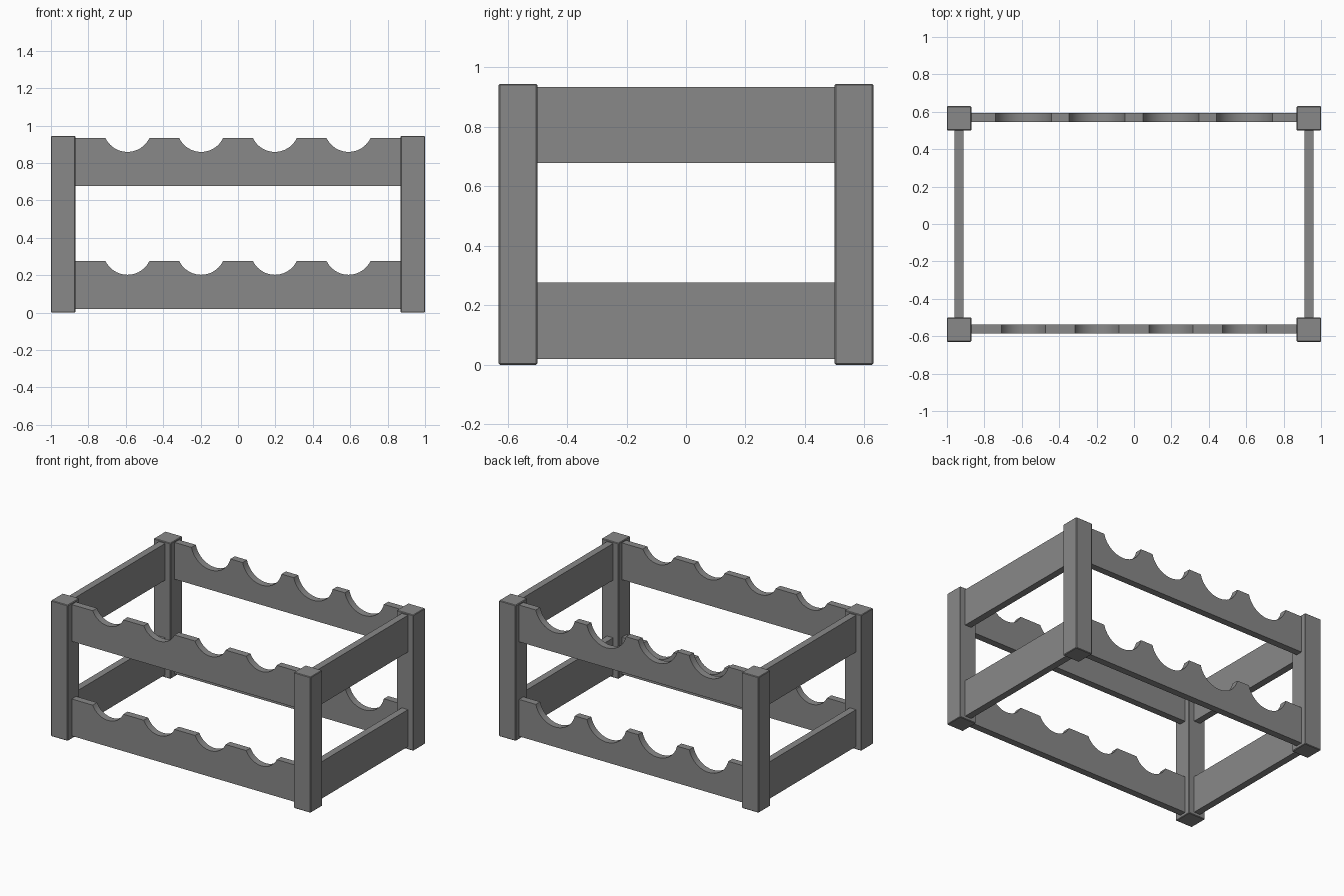
import bpy
import bmesh
import math

cube = bpy.data.objects.get("Cube")
if cube:
    bpy.data.objects.remove(cube, do_unlink=True)

# One grey for the whole rack
GREY = (0.25, 0.25, 0.25, 1.0)
grey = bpy.data.materials.new("plain grey")
grey.use_nodes = True
grey.diffuse_color = GREY
grey.node_tree.nodes["Principled BSDF"].inputs["Base Color"].default_value = GREY


def finish(name, bm):
    bmesh.ops.recalc_face_normals(bm, faces=bm.faces)
    mesh = bpy.data.meshes.new(name)
    bm.to_mesh(mesh)
    bm.free()
    mesh.materials.append(grey)
    obj = bpy.data.objects.new(name, mesh)
    bpy.context.collection.objects.link(obj)
    return obj


def box(name, low, high, bevel=0.0):
    bm = bmesh.new()
    bmesh.ops.create_cube(bm, size=1)
    for v in bm.verts:
        v.co = [(a + b) / 2 + c * (b - a) for a, b, c in zip(low, high, v.co)]
    if bevel:
        bmesh.ops.bevel(bm, geom=bm.edges[:], offset=bevel, segments=1, affect='EDGES')
    return finish(name, bm)


def scalloped_rail(name, y0, y1, z0, z1, half_width, depth):
    """Long rail whose top edge has four round bottle notches."""
    radius = (half_width ** 2 + depth ** 2) / (2 * depth)
    sweep = math.asin(half_width / radius)
    centre_z = z1 - depth + radius
    steps = 20
    outline = [(-INNER_X, z0), (-INNER_X, z1)]
    for i in range(4):
        cx = (i - 1.5) * NOTCH_SPACING
        for s in range(steps + 1):
            a = sweep * (2 * s / steps - 1)
            outline.append((cx + radius * math.sin(a), centre_z - radius * math.cos(a)))
    outline += [(INNER_X, z1), (INNER_X, z0)]

    bm = bmesh.new()
    face = bm.faces.new([bm.verts.new((x, y0, z)) for x, z in outline])
    new = bmesh.ops.extrude_face_region(bm, geom=[face])["geom"]
    bmesh.ops.translate(bm, vec=(0, y1 - y0, 0),
                        verts=[g for g in new if isinstance(g, bmesh.types.BMVert)])
    obj = finish(name, bm)
    bpy.ops.object.select_all(action='DESELECT')
    obj.select_set(True)
    bpy.context.view_layer.objects.active = obj
    bpy.ops.object.shade_smooth_by_angle(angle=math.radians(30))


INNER_X, OUTER_X = 0.87, 1.0
INNER_Y, OUTER_Y = 0.50, 0.63
HEIGHT = 0.945
NOTCH_SPACING = 0.394
LEVELS = {"lower": (0.02, 0.277), "upper": (0.678, 0.934)}

# Four corner posts
for side, sx in (("left", 1), ("right", -1)):
    for end, sy in (("front", -1), ("back", 1)):
        xs = sorted((sx * INNER_X, sx * OUTER_X))
        ys = sorted((sy * INNER_Y, sy * OUTER_Y))
        box(f"{end}_{side}_post", (xs[0], ys[0], 0), (xs[1], ys[1], HEIGHT), 0.004)

# Rails on both levels: small neck notches in front, wide body notches behind
for level, (z0, z1) in LEVELS.items():
    scalloped_rail(f"{level}_front_rail", -0.586, -0.538, z0, z1, 0.118, 0.075)
    scalloped_rail(f"{level}_back_rail", 0.546, 0.594, z0, z1, 0.15, 0.118)
    for side, sx in (("left", 1), ("right", -1)):
        xs = sorted((sx * 0.911, sx * 0.959))
        box(f"{level}_{side}_side_rail", (xs[0], -INNER_Y, z0), (xs[1], INNER_Y, z1))
